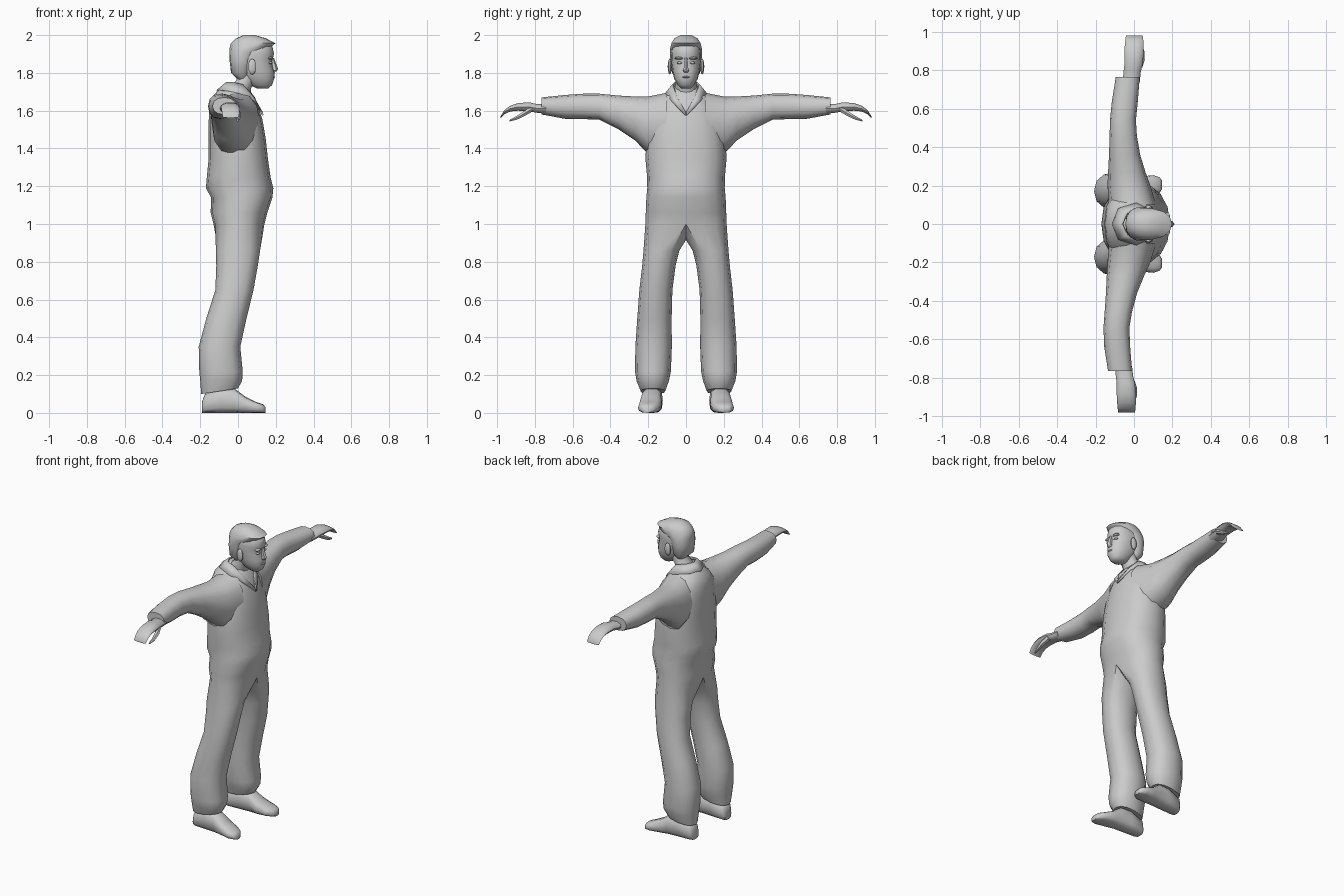
import bpy, bmesh
from math import sin, cos, pi, radians
from mathutils import Vector


def power(v, p):
    return (abs(v) ** p) * (1 if v >= 0 else -1)


def ring(axis, at, a0, a1, b0, b1, n=12, e=2.3, start=0.0):
    """Super-ellipse section across an axis: a = first other axis, b = second."""
    pts = []
    for i in range(n):
        t = start + 2 * pi * i / n
        a = (a0 + a1) / 2 + (a1 - a0) / 2 * power(cos(t), 2 / e)
        b = (b0 + b1) / 2 + (b1 - b0) / 2 * power(sin(t), 2 / e)
        pts.append(Vector({'x': (at, a, b), 'y': (a, at, b), 'z': (a, b, at)}[axis]))
    return pts


def finish(name, bm, angle=50):
    bmesh.ops.remove_doubles(bm, verts=bm.verts, dist=0.0004)
    bmesh.ops.recalc_face_normals(bm, faces=bm.faces)
    me = bpy.data.meshes.new(name)
    bm.to_mesh(me)
    bm.free()
    me.shade_smooth()
    me.set_sharp_from_angle(angle=radians(angle))
    ob = bpy.data.objects.new(name, me)
    bpy.context.collection.objects.link(ob)
    return ob


def add_loft(bm, rings, closed=True, cap0=True, cap1=True):
    vs = [[bm.verts.new(p) for p in r] for r in rings]
    n = len(vs[0])
    for r, q in zip(vs, vs[1:]):
        for i in range(n if closed else n - 1):
            j = (i + 1) % n
            bm.faces.new((r[i], r[j], q[j], q[i]))
    if closed and cap0:
        bm.faces.new(vs[0])
    if closed and cap1:
        bm.faces.new(vs[-1])


def loft(name, rings, angle=50):
    bm = bmesh.new()
    add_loft(bm, rings)
    return finish(name, bm, angle)


def flip(rings, s, shift=lambda y: 0.0):
    return [[Vector((p.x + shift(p.y), p.y * s, p.z)) for p in r] for r in rings]


def ball(name, loc, scale):
    bm = bmesh.new()
    bmesh.ops.create_uvsphere(bm, u_segments=10, v_segments=6, radius=1)
    for v in bm.verts:
        v.co = Vector(loc) + Vector(v.co[i] * scale[i] for i in range(3))
    return finish(name, bm)


# Body: torso rings (z, back x, front x, half width) that split into two legs
torso = [(1.0, -.13, .14, .215), (1.06, -.145, .155, .213), (1.14, -.142, .182, .21),
         (1.19, -.17, .187, .205), (1.25, -.165, .172, .206), (1.35, -.155, .158, .215),
         (1.45, -.155, .147, .208), (1.55, -.155, .13, .195), (1.62, -.15, .108, .17),
         (1.67, -.138, .09, .13), (1.71, -.105, .06, .085), (1.735, -.075, .03, .055)]
legs = [(.86, -.117, .117, .035, .225), (.78, -.115, .105, .055, .232), (.65, -.12, .082, .072, .247),
        (.5, -.168, .045, .076, .258), (.35, -.208, .012, .075, .268), (.22, -.205, .025, .08, .27),
        (.17, -.2, .022, .09, .262), (.12, -.195, 0, .11, .24)]
bm = bmesh.new()
body = [ring('z', z, a, b, -h, h, 16) for z, a, b, h in torso]
add_loft(bm, body, cap0=False)
crotch = [Vector(p) for p in ((-.075, 0, .945), (.01, 0, .915), (.085, 0, .945))]
leg_rings = [body[0][:9] + crotch]
leg_rings += [ring('z', z, a, b, c, d, 12, 2.3, -pi / 6) for z, a, b, c, d in legs]
for p in leg_rings[-1]:
    p.z += (p.x + .195) * .15 - .02
for s in (1, -1):
    add_loft(bm, flip(leg_rings, s), cap0=False)
finish("clothed_body", bm)

# Arms, hands, thumbs and shoes for each side
arm = [(.1, -.13, .115, 1.38, 1.695), (.2, -.138, .085, 1.37, 1.675), (.27, -.135, .06, 1.443, 1.675),
       (.36, -.13, .032, 1.503, 1.68), (.46, -.127, .015, 1.553, 1.69), (.54, -.125, .01, 1.555, 1.69),
       (.64, -.115, .02, 1.557, 1.683), (.765, -.095, .03, 1.58, 1.67)]
hand = [(.74, 1.61, .025, -.058, .03), (.79, 1.612, .024, -.055, .035), (.83, 1.62, .025, -.05, .045),
        (.89, 1.62, .021, -.05, .05), (.93, 1.611, .016, -.048, .05), (.96, 1.593, .012, -.045, .048),
        (.981, 1.567, .005, -.042, .045)]
thumb = [(.815, .025, 1.61, .018), (.855, .04, 1.585, .016), (.895, .043, 1.563, .012), (.934, .038, 1.547, .005)]
shoe = [(-.19, .172, .035, .06), (-.175, .174, .05, .1), (-.09, .178, .055, .135), (-.02, .182, .054, .13),
        (.04, .188, .06, .085), (.1, .196, .058, .056), (.132, .202, .042, .046), (.146, .205, .022, .03)]
for s, side in ((1, "left"), (-1, "right")):
    def back(y, k=.04 if s < 0 else 0):
        return -k * min(1, max(0, (y - .2) / .4))
    loft(side + "_sleeve", flip([ring('y', *r) for r in arm], s, back))
    loft(side + "_hand", flip([ring('y', y, a, b, z - h, z + h, 10) for y, z, h, a, b in hand], s, back))
    loft(side + "_thumb", flip([ring('y', y, x - r, x + r, z - r, z + r, 6, 2) for y, x, z, r in thumb], s, back))
    loft(side + "_shoe", flip([ring('x', x, y - w, y + w, 0, t, 12, 2.8) for x, y, w, t in shoe], s))
    ball(side + "_ear", (.075, .086 * s, 1.833), (.022, .011, .042))
    ball(side + "_eye", (.172, .034 * s, 1.853), (.012, .015, .007))
    ball(side + "_brow", (.172, .036 * s, 1.878), (.016, .024, .008))

# Neck leaning forward
loft("neck", [ring('z', z, a, b, -h, h, 12, 2) for z, a, b, h in
              ((1.66, -.09, .07, .07), (1.72, -.055, .07, .06), (1.76, -.008, .095, .055), (1.82, 0, .12, .055))])

# Head, nose, mouth
head = [(1.718, .1, .16, .026), (1.735, .065, .18, .044), (1.77, .025, .192, .063), (1.81, -.005, .192, .072),
        (1.85, -.02, .182, .077), (1.875, -.03, .184, .079), (1.9, -.03, .191, .079), (1.94, -.02, .182, .075),
        (1.97, 0, .15, .05)]
loft("head", [ring('z', z, a, b, -h, h, 16, 2.2) for z, a, b, h in head])
loft("nose", [ring('z', z, .17, b, -h, h, 6, 2) for z, b, h in
              ((1.802, .193, .012), (1.812, .208, .019), (1.822, .212, .014), (1.88, .19, .009))])
ball("mouth", (.184, 0, 1.778), (.013, .022, .006))

# Swept hair cap
hair = [(1.765, 0, .05, .045), (1.8, -.037, .068, .076), (1.87, -.045, .088, .085), (1.91, -.045, .11, .087),
        (1.93, -.045, .165, .086), (1.957, -.038, .198, .079), (1.982, -.012, .15, .064), (2.0, .03, .09, .028)]
loft("hair", [ring('z', z, a, b, -h, h, 14, 2.2) for z, a, b, h in hair], 40)

# Open collar with a pointed front
inner = [(-.06, 0, 1.748), (-.035, .055, 1.75), (.025, .07, 1.737), (.083, .045, 1.67), (.125, .003, 1.595)]
outer = [(-.112, 0, 1.705), (-.08, .08, 1.708), (.01, .108, 1.69), (.092, .075, 1.648), (.132, .004, 1.575)]
bm = bmesh.new()
for s in (1, -1):
    add_loft(bm, flip([[Vector(p) for p in inner], [Vector(p) for p in outer]], s), closed=False)
collar = finish("collar", bm, 40)
mod = collar.modifiers.new("thickness", 'SOLIDIFY')
mod.thickness = .008
mod.offset = 0
